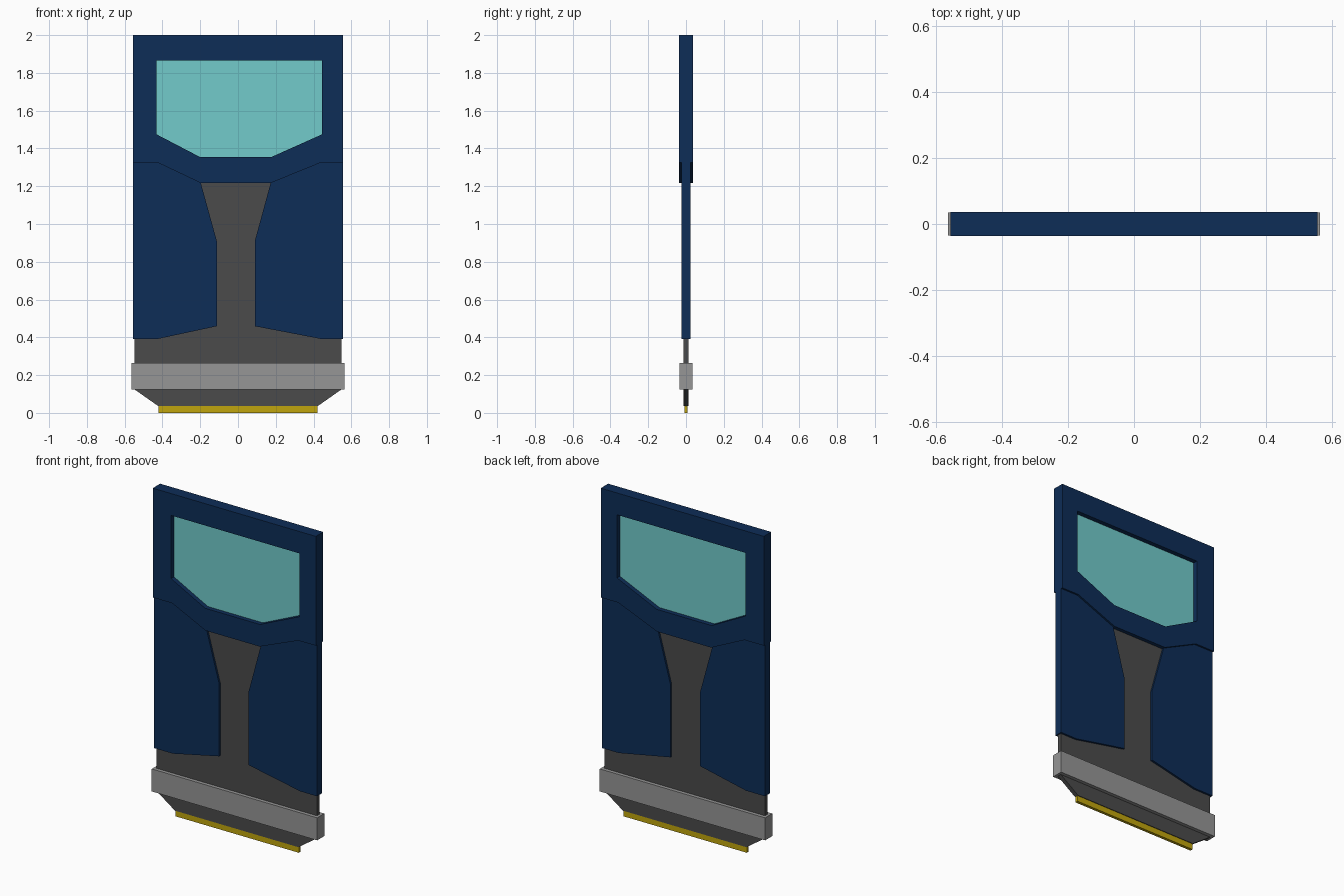
import bpy
from math import pi
from mathutils import Matrix

cube = bpy.data.objects.get("Cube")
if cube:
    bpy.data.objects.remove(cube, do_unlink=True)


def material(name, rgb):
    mat = bpy.data.materials.new(name)
    mat.use_nodes = True
    color = (*rgb, 1)
    mat.diffuse_color = color
    bsdf = next(n for n in mat.node_tree.nodes if n.type == "BSDF_PRINCIPLED")
    bsdf.inputs["Base Color"].default_value = color
    return mat


navy = material("navy blue", (0.004, 0.026, 0.095))
aqua = material("aqua screen", (0.168, 0.597, 0.597))
dark = material("dark grey", (0.069, 0.069, 0.069))
grey = material("light grey", (0.305, 0.305, 0.305))
gold = material("gold", (0.53, 0.376, 0.004))


def slab(name, mat, half_depth, *outlines):
    """Extrude x/z outlines evenly about y = 0; later outlines are holes."""
    curve = bpy.data.curves.new(name, "CURVE")
    curve.dimensions = "2D"
    curve.fill_mode = "BOTH"
    curve.extrude = half_depth
    for outline in outlines:
        spline = curve.splines.new("POLY")
        spline.points.add(len(outline) - 1)
        for point, (x, z) in zip(spline.points, outline):
            point.co = (x, z, 0, 1)
        spline.use_cyclic_u = True
    temp = bpy.data.objects.new(name + " outline", curve)
    bpy.context.scene.collection.objects.link(temp)
    bpy.context.view_layer.update()
    graph = bpy.context.evaluated_depsgraph_get()
    mesh = bpy.data.meshes.new_from_object(temp.evaluated_get(graph))
    bpy.data.objects.remove(temp, do_unlink=True)
    mesh.transform(Matrix.Rotation(pi / 2, 4, "X"))
    mesh.materials.clear()
    mesh.materials.append(mat)
    for poly in mesh.polygons:
        poly.use_smooth = False
        poly.material_index = 0
    obj = bpy.data.objects.new(name, mesh)
    bpy.context.scene.collection.objects.link(obj)
    return obj


W = 0.557  # half width of the blue body

# Upper frame with its window opening, and the recessed screen
window = [(-0.432, 1.865), (-0.432, 1.475), (-0.20, 1.354),
          (0.175, 1.354), (0.446, 1.475), (0.446, 1.865)]
lower_edge = [(-W, 1.325), (-0.425, 1.325), (-0.197, 1.217),
              (0.173, 1.217), (0.438, 1.325), (W, 1.325)]
slab("upper_frame", navy, 0.036, [(W, 2), (-W, 2)] + lower_edge, window)
slab("screen", aqua, 0.008, window)

# Side panels under the frame
slab("right_panel", navy, 0.025, lower_edge[:3] + [
    (-0.112, 0.909), (-0.112, 0.459), (-0.428, 0.391), (-W, 0.391)])
slab("left_panel", navy, 0.025, lower_edge[3:] + [
    (W, 0.391), (0.443, 0.391), (0.089, 0.459), (0.089, 0.909)])

# Inner core that tapers to the contact edge
core_w, tip_w = 0.549, 0.422
slab("core", dark, 0.013, [
    (-core_w, 1.3), (-core_w, 0.125), (-tip_w, 0.036),
    (tip_w, 0.036), (core_w, 0.125), (core_w, 1.3)])


def bar(name, mat, half_depth, half_width, low, high):
    slab(name, mat, half_depth, [
        (-half_width, low), (half_width, low),
        (half_width, high), (-half_width, high)])


# Collar band and contact strip
bar("collar_band", grey, 0.035, 0.565, 0.125, 0.264)
bar("contact_strip", gold, 0.009, tip_w, 0, 0.036)
